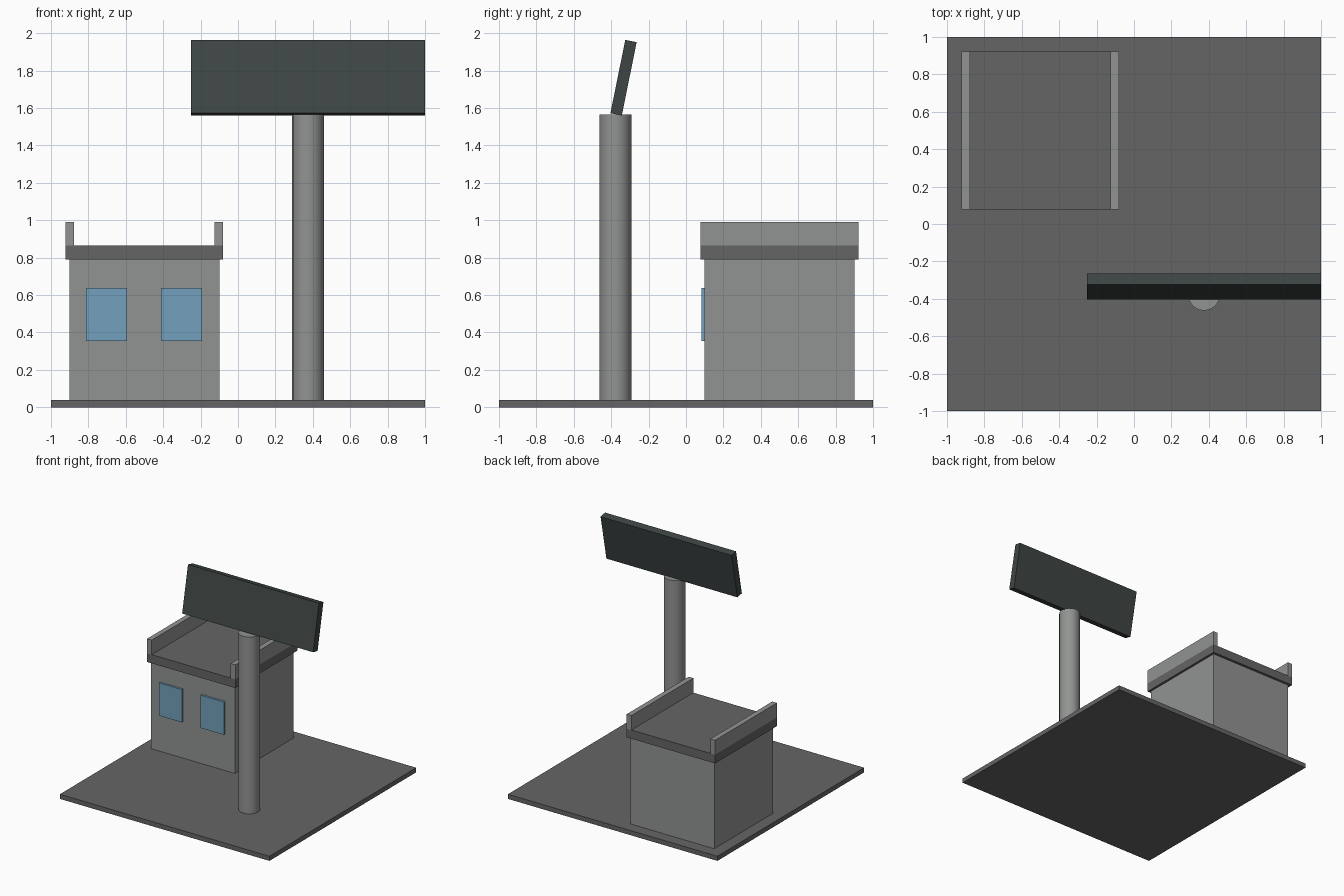
import bpy
import bmesh
import math

cube = bpy.data.objects.get("Cube")
if cube:
    bpy.data.objects.remove(cube, do_unlink=True)


def material(name, r, g, b):
    m = bpy.data.materials.new(name)
    m.use_nodes = True
    m.diffuse_color = (r, g, b, 1)
    bsdf = m.node_tree.nodes["Principled BSDF"]
    bsdf.inputs["Base Color"].default_value = (r, g, b, 1)
    bsdf.inputs["Roughness"].default_value = 0.8
    return m


dark_grey = material("dark grey", 0.13, 0.13, 0.13)
light_grey = material("light grey", 0.285, 0.295, 0.287)
panel_green = material("dark slate", 0.048, 0.06, 0.058)
glass_blue = material("window blue", 0.17, 0.352, 0.503)


def box(name, x, y, z, mat, tilt=0):
    """Box spanning the given (low, high) ranges, tilted about its centre."""
    bm = bmesh.new()
    bmesh.ops.create_cube(bm, size=1)
    bmesh.ops.scale(bm, vec=[hi - lo for lo, hi in (x, y, z)], verts=bm.verts)
    mesh = bpy.data.meshes.new(name)
    bm.to_mesh(mesh)
    bm.free()
    mesh.materials.append(mat)
    ob = bpy.data.objects.new(name, mesh)
    ob.location = [(lo + hi) / 2 for lo, hi in (x, y, z)]
    ob.rotation_euler.x = tilt
    bpy.context.collection.objects.link(ob)
    return ob


# Ground slab
box("ground", (-1, 1), (-1, 1), (0, 0.04), dark_grey)

# Building with overhanging roof
box("building_walls", (-0.9, -0.1), (0.1, 0.9), (0.04, 0.79), light_grey)
box("roof_slab", (-0.923, -0.08), (0.078, 0.922), (0.79, 0.865), dark_grey)

# Parapets along both sides of the roof
for side, x in (("right", (-0.923, -0.878)), ("left", (-0.125, -0.08))):
    box(side + "_parapet", x, (0.078, 0.922), (0.865, 0.99), light_grey)

# Front windows
for side, x in (("right", -0.703), ("left", -0.303)):
    box(side + "_window", (x - 0.11, x + 0.11), (0.082, 0.1), (0.355, 0.638), glass_blue)

# Sign pole
bottom, top = 0.04, 1.565
bpy.ops.mesh.primitive_cylinder_add(vertices=16, radius=0.0855, depth=top - bottom,
                                    location=(0.374, -0.378, (bottom + top) / 2))
pole = bpy.context.object
pole.name = "sign_pole"
pole.data.materials.append(light_grey)
bpy.ops.object.shade_smooth_by_angle(angle=math.radians(40))

# Sign board leaning back
box("sign_board", (-0.25, 1), (-0.365, -0.303), (1.562, 1.962), panel_green, tilt=-0.2)
